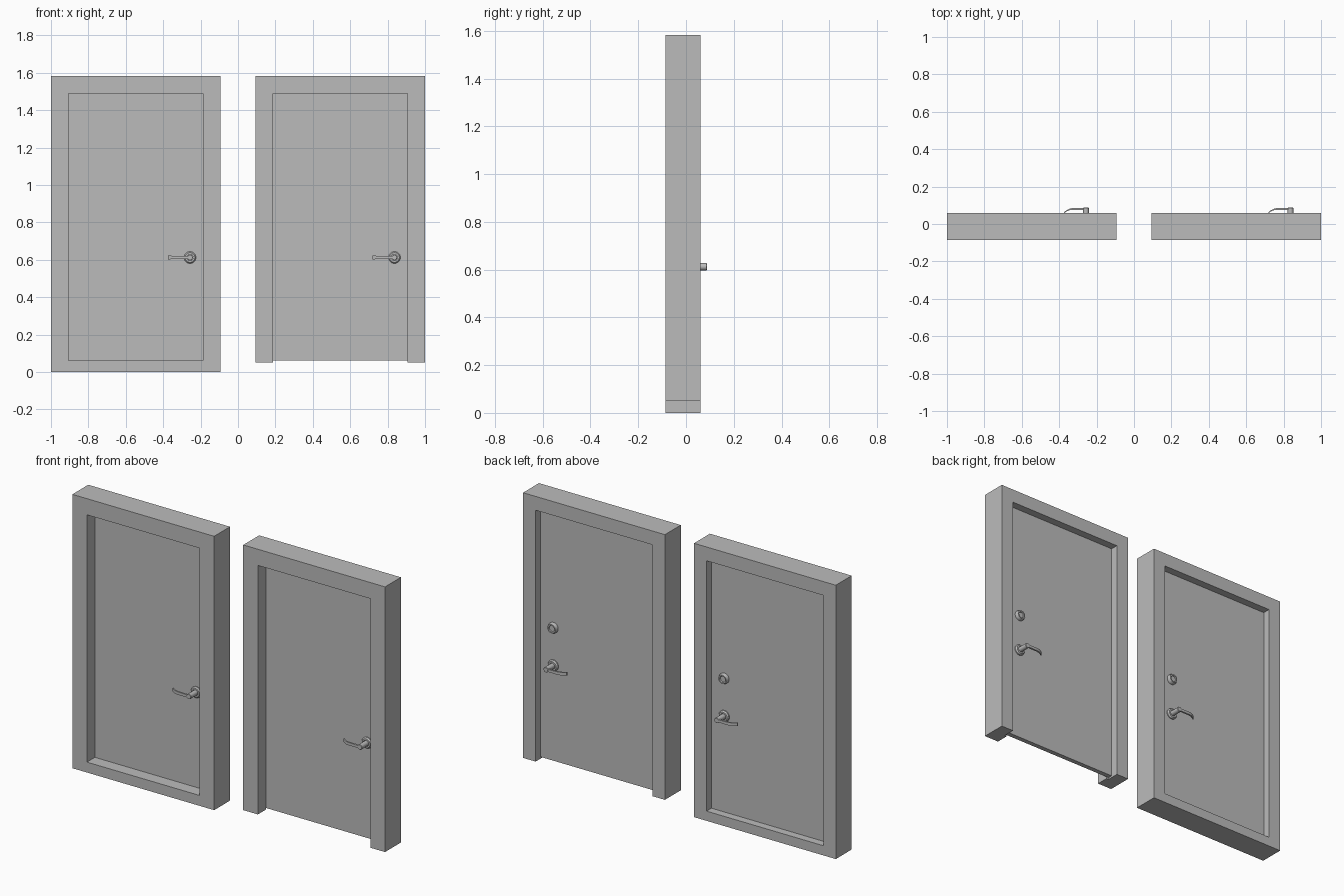
import bpy, bmesh, math
from mathutils import Vector

cube = bpy.data.objects.get("Cube")
if cube:
    bpy.data.objects.remove(cube, do_unlink=True)

grey = bpy.data.materials.new("plain_grey")
grey.use_nodes = True
colour = (0.5, 0.5, 0.5, 1)
grey.diffuse_color = colour
grey.node_tree.nodes["Principled BSDF"].inputs["Base Color"].default_value = colour

HALF_W, TOP = 0.4535, 1.583           # outer frame
FRONT, BACK = -0.085, 0.06            # frame depth
DOOR_FRONT, DOOR_BACK = -0.0125, 0.015
STOP, REBATE = 0.0935, 0.08           # frame widths either side of the leaf
HANDLE_X, HANDLE_Z, BOLT_Z = 0.29, 0.612, 0.83


def finish(bm, name, smooth=False):
    bmesh.ops.recalc_face_normals(bm, faces=bm.faces)
    mesh = bpy.data.meshes.new(name)
    bm.to_mesh(mesh)
    bm.free()
    mesh.materials.append(grey)
    obj = bpy.data.objects.new(name, mesh)
    bpy.context.collection.objects.link(obj)
    if smooth:
        bpy.ops.object.select_all(action='DESELECT')
        obj.select_set(True)
        bpy.context.view_layer.objects.active = obj
        bpy.ops.object.shade_smooth_by_angle(angle=math.radians(35))
    return obj


def frame(name, cx, has_sill):
    """Rebated section swept with mitred corners around the opening."""
    section = [(0, FRONT), (STOP, FRONT), (STOP, DOOR_FRONT),
               (REBATE, DOOR_FRONT), (REBATE, BACK), (0, BACK)]

    def foot(o):
        if not has_sill:
            return 0.05
        return 0 if o == 0 else 0.06 - 0.3 * (STOP - o)

    bm = bmesh.new()
    rings = []
    for side, upper in ((-1, False), (-1, True), (1, True), (1, False)):
        rings.append([bm.verts.new((cx + side * (HALF_W - o), y,
                                    TOP - o if upper else foot(o)))
                      for o, y in section])
    pairs = list(zip(rings, rings[1:]))
    if has_sill:
        pairs.append((rings[-1], rings[0]))
    else:
        bm.faces.new(rings[0])
        bm.faces.new(rings[-1])
    n = len(section)
    for a, b in pairs:
        for i in range(n):
            j = (i + 1) % n
            bm.faces.new((a[i], a[j], b[j], b[i]))
    finish(bm, name)


def leaf(name, cx, bottom):
    bm = bmesh.new()
    bmesh.ops.create_cube(bm, size=1)
    top = TOP - REBATE
    size = Vector((2 * (HALF_W - REBATE), DOOR_BACK - DOOR_FRONT, top - bottom))
    bmesh.ops.scale(bm, vec=size, verts=bm.verts)
    bmesh.ops.translate(bm, verts=bm.verts, vec=(
        cx, (DOOR_FRONT + DOOR_BACK) / 2, (top + bottom) / 2))
    finish(bm, name)


def turned(name, x, z, face, direction, profile, steps=28):
    """Turn a (radius, height) profile about an axis square to the door."""
    bm = bmesh.new()
    verts = [bm.verts.new((x + r, face + direction * h, z)) for r, h in profile]
    edges = [bm.edges.new(p) for p in zip(verts, verts[1:])]
    bmesh.ops.spin(bm, geom=verts + edges, cent=(x, face, z), axis=(0, 1, 0),
                   angle=math.tau, steps=steps, use_duplicate=False)
    bmesh.ops.remove_doubles(bm, verts=bm.verts, dist=0.0001)
    finish(bm, name, True)


def lever(name, x, z, face, direction):
    """Flat arm that bends back towards the door at its tip."""
    spine = [(0.012, 0.066), (-0.03, 0.066), (-0.07, 0.066),
             (-0.088, 0.063), (-0.103, 0.056), (-0.118, 0.046)]
    bm = bmesh.new()
    rings = []
    for i, (dx, h) in enumerate(spine):
        t = i / (len(spine) - 1)
        thick, tall = 0.006 - 0.003 * t, 0.007 + 0.003 * t
        rings.append([bm.verts.new((x + dx, face + direction * (h + a * thick),
                                    z + b * tall))
                      for a, b in ((-1, -1), (1, -1), (1, 1), (-1, 1))])
    for a, b in zip(rings, rings[1:]):
        for i in range(4):
            j = (i + 1) % 4
            bm.faces.new((a[i], a[j], b[j], b[i]))
    bm.faces.new(rings[0])
    bm.faces.new(rings[-1])
    finish(bm, name, True)


ROSE = [(0.032, 0), (0.032, 0.006), (0.026, 0.013), (0.017, 0.013)]
POST = [(0.015, 0), (0.015, 0.07), (0.013, 0.072), (0, 0.072)]
BOLT = [(0.03, 0), (0.03, 0.008), (0.025, 0.02), (0.018, 0.02),
        (0.016, 0.014), (0, 0.014)]

for label, cx, has_sill in (("right", -0.5465, True), ("left", 0.5465, False)):
    frame(label + "_door_frame", cx, has_sill)
    leaf(label + "_door_leaf", cx, 0.05 if has_sill else 0.06)
    hx = cx + HANDLE_X
    # Lever handles on both faces
    for side, face, d in (("front", DOOR_FRONT, -1), ("back", DOOR_BACK, 1)):
        prefix = f"{label}_{side}_handle_"
        turned(prefix + "rose", hx, HANDLE_Z, face, d, ROSE)
        turned(prefix + "post", hx, HANDLE_Z, face, d, POST)
        lever(prefix + "lever", hx, HANDLE_Z, face, d)
    # Lock only on the back face
    turned(label + "_deadbolt", hx, BOLT_Z, DOOR_BACK, 1, BOLT)
